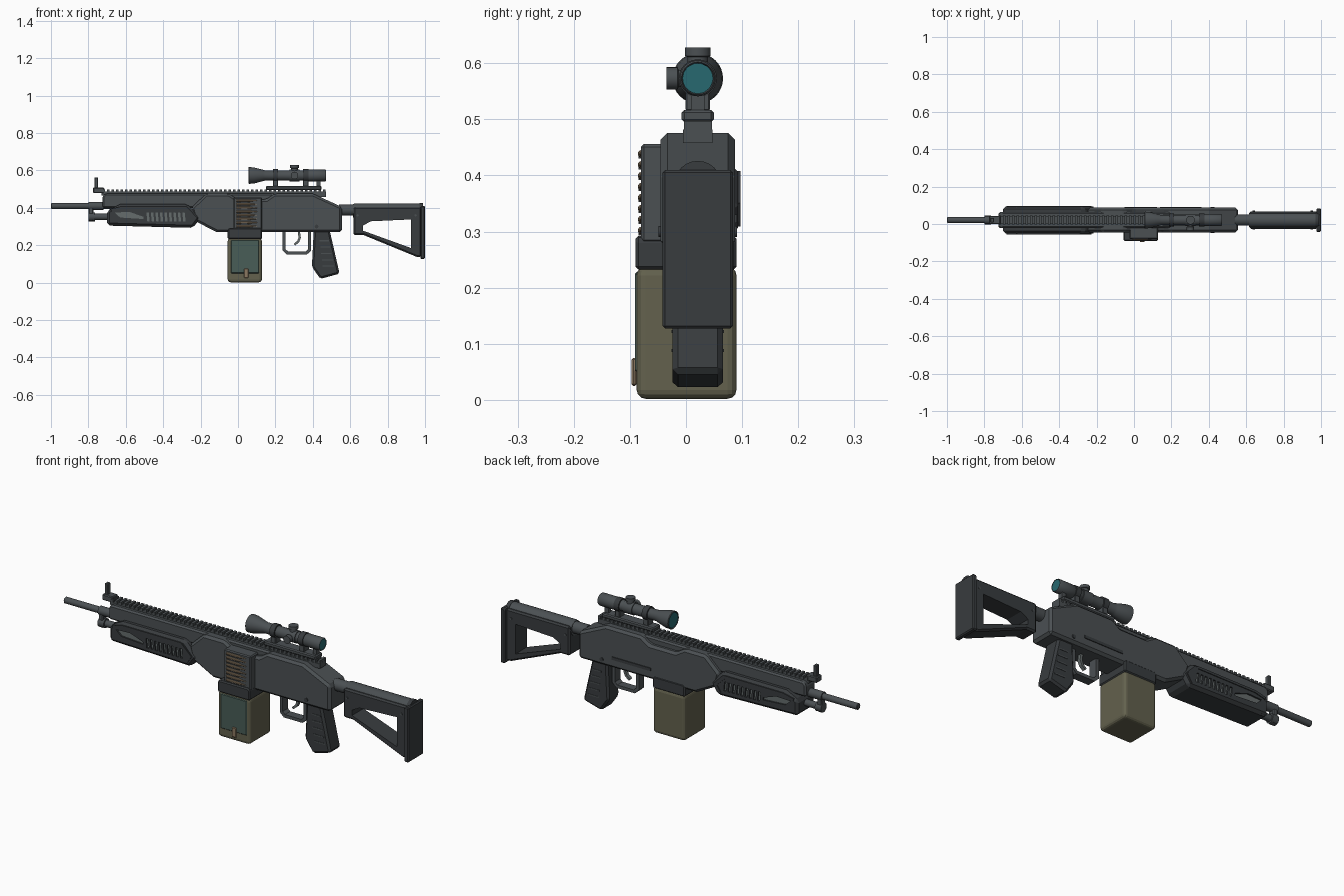
import bpy, bmesh, math
from mathutils import Vector, Matrix

CY = 0.021  # centre plane of the long parts


def mat(name, r, g, b):
    m = bpy.data.materials.new(name)
    m.diffuse_color = (r, g, b, 1)
    return m


METAL = mat("gunmetal", 0.070, 0.080, 0.086)
DARK = mat("dark_polymer", 0.040, 0.045, 0.049)
LIGHT = mat("light_metal", 0.13, 0.15, 0.15)
OLIVE = mat("olive", 0.125, 0.12, 0.075)
GREEN = mat("green_panel", 0.065, 0.11, 0.095)
TAN = mat("tan_brass", 0.26, 0.19, 0.12)
GLASS = mat("teal_glass", 0.02, 0.14, 0.16)


def finish(name, bm, m, bevel=0, seg=1, smooth=False):
    bmesh.ops.recalc_face_normals(bm, faces=bm.faces)
    me = bpy.data.meshes.new(name)
    bm.to_mesh(me)
    bm.free()
    ob = bpy.data.objects.new(name, me)
    bpy.context.collection.objects.link(ob)
    me.materials.append(m)
    if bevel:
        b = ob.modifiers.new("bevel", 'BEVEL')
        b.width, b.segments, b.limit_method = bevel, seg, 'ANGLE'
    if smooth:
        bpy.context.view_layer.objects.active = ob
        ob.select_set(True)
        bpy.ops.object.shade_smooth_by_angle(angle=math.radians(35))
        ob.select_set(False)
    return ob


def prism(name, pts, half, m=METAL, bevel=0, seg=1, cy=CY):
    """Side profile (x, z) extruded to +-half about y = cy."""
    bm = bmesh.new()
    f = bm.faces.new([bm.verts.new((x, cy - half, z)) for x, z in pts])
    r = bmesh.ops.extrude_face_region(bm, geom=[f])
    bmesh.ops.translate(bm, vec=(0, 2 * half, 0),
                        verts=[v for v in r['geom'] if isinstance(v, bmesh.types.BMVert)])
    return finish(name, bm, m, bevel, seg)


def box(name, x0, x1, y0, y1, z0, z1, m=METAL, bevel=0, seg=1):
    return prism(name, [(x0, z0), (x1, z0), (x1, z1), (x0, z1)], (y1 - y0) / 2, m, bevel, seg, (y0 + y1) / 2)


def lathe(name, prof, origin, axis='X', m=METAL, n=24):
    """Profile of (distance, radius) turned about an axis through origin."""
    bm = bmesh.new()
    rings = [[bm.verts.new((r * math.cos(2 * math.pi * i / n), r * math.sin(2 * math.pi * i / n), d))
              for i in range(n)] for d, r in prof]
    for a, b in zip(rings, rings[1:]):
        for i in range(n):
            bm.faces.new((a[i], a[(i + 1) % n], b[(i + 1) % n], b[i]))
    bm.faces.new(rings[0])
    bm.faces.new(rings[-1])
    rot = Vector((0, 0, 1)).rotation_difference(
        {'X': Vector((1, 0, 0)), 'Y': Vector((0, 1, 0)), 'Z': Vector((0, 0, 1))}[axis])
    bm.transform(Matrix.Translation(origin) @ rot.to_matrix().to_4x4())
    return finish(name, bm, m, smooth=True)


def cut(ob, pts_list, half=0.3):
    for pts in pts_list:
        c = prism(ob.name + "_cutter", pts, half, ob.data.materials[0])
        c.hide_render = True
        c.hide_set(True)
        b = ob.modifiers.new("cut", 'BOOLEAN')
        b.object, b.solver = c, 'EXACT'
        bpy.context.view_layer.objects.active = ob
        for md in list(ob.modifiers):
            bpy.ops.object.modifier_apply(modifier=md.name)
        bpy.data.objects.remove(c)


def strip(name, path, y0, y1, w, m=METAL):
    """Flat bar of thickness w following an open (x, z) path."""
    left, right = [], []
    P = [Vector(p) for p in path]
    for i, p in enumerate(P):
        a = (p - P[i - 1]).normalized() if i else (P[1] - p).normalized()
        b = (P[i + 1] - p).normalized() if i < len(P) - 1 else a
        t = (a + b).normalized()
        k = w / 2 / max(0.4, t.dot(a))
        left.append((p.x - t.y * k, p.y + t.x * k))
        right.append((p.x + t.y * k, p.y - t.x * k))
    return prism(name, left + right[::-1], (y1 - y0) / 2, m, cy=(y0 + y1) / 2)


# Receiver with a dip at the feed opening, and the narrow spine above it
prism("receiver", [(-0.25, 0.40), (-0.17, 0.476), (-0.05, 0.476), (0.0, 0.445), (0.15, 0.445), (0.195, 0.476),
                   (0.40, 0.476), (0.555, 0.405), (0.555, 0.27), (-0.115, 0.27), (-0.23, 0.33)], 0.066, METAL, 0.012)
prism("upper_guard", [(-0.725, 0.40), (0.2, 0.40), (0.2, 0.476), (-0.71, 0.476), (-0.725, 0.46)], 0.042, METAL, 0.008)
for s in (-1, 1):
    lathe("receiver_pin", [(-0.004, 0.010), (0.004, 0.010)], (0.42, CY + s * 0.066, 0.30), 'Y', DARK, 12)
box("bolt_cover", 0.14, 0.36, 0.086, 0.091, 0.315, 0.33, DARK)

# Top rail with teeth
box("rail_base", -0.73, 0.47, CY - 0.020, CY + 0.020, 0.465, 0.486)
N = 50
for i in range(N):
    x = -0.725 + i * 1.18 / (N - 1)
    box("rail_tooth", x, x + 0.014, CY - 0.025, CY + 0.025, 0.482, 0.497)
box("rail_riser", 0.18, 0.47, CY - 0.026, CY + 0.026, 0.458, 0.482)

# Handguard: light core showing through cuts in a dark shell
prism("handguard_core", [(-0.69, 0.31), (-0.69, 0.38), (-0.61, 0.41), (-0.28, 0.41), (-0.22, 0.35), (-0.24, 0.31)],
      0.064, LIGHT)
shell = prism("handguard_shell", [(-0.70, 0.305), (-0.70, 0.385), (-0.63, 0.42), (-0.27, 0.42), (-0.20, 0.348),
                                  (-0.24, 0.293)], 0.072, DARK, 0.014)
cut(shell, [[(-0.66, 0.375), (-0.58, 0.378), (-0.505, 0.352), (-0.505, 0.34), (-0.63, 0.348)]]
    + [[(x, 0.328), (x + 0.013, 0.328), (x + 0.008, 0.375), (x - 0.005, 0.375)]
       for x in [-0.485 + 0.024 * i for i in range(9)]])
for s in (-1, 1):  # raised ridge on each side
    strip("handguard_ridge", [(-0.68, 0.388), (-0.62, 0.402), (-0.29, 0.402), (-0.235, 0.35), (-0.26, 0.312)],
          CY + s * 0.073 - 0.003, CY + s * 0.073 + 0.003, 0.012, DARK)

# Barrel, gas tube and front sight
lathe("barrel", [(-1, 0.012), (-0.997, 0.016), (-0.6, 0.016)], (0, CY, 0.41))
lathe("gas_tube", [(-0.79, 0.017), (-0.65, 0.017)], (0, CY, 0.352))
box("gas_block", -0.80, -0.772, CY - 0.017, CY + 0.017, 0.33, 0.425, METAL, 0.005)
lathe("gas_collar", [(-0.80, 0.024), (-0.765, 0.024)], (0, CY, 0.352))
lathe("barrel_collar", [(-0.80, 0.022), (-0.72, 0.022)], (0, CY, 0.41))
box("sight_base", -0.775, -0.715, CY - 0.022, CY + 0.022, 0.478, 0.508, METAL, 0.004)
box("sight_post", -0.767, -0.749, CY - 0.012, CY + 0.012, 0.50, 0.563, METAL, 0.003)

# Ammunition box, collar and belt
box("ammo_box", -0.055, 0.128, -0.088, 0.09, 0.002, 0.238, OLIVE, 0.016, 3)
box("ammo_box_panel", -0.037, 0.112, -0.091, -0.08, 0.05, 0.228, GREEN, 0.003)
box("ammo_box_latch", 0.032, 0.056, -0.097, -0.088, 0.025, 0.075, TAN, 0.003)
prism("box_collar", [(-0.055, 0.232), (0.128, 0.232), (0.128, 0.285), (0.12, 0.293), (-0.047, 0.293), (-0.055, 0.285)],
      0.09, DARK, 0.008, 1, 0.0)
feed = box("feed_tray", -0.025, 0.128, -0.080, 0.0, 0.28, 0.456, METAL, 0.005)
for i in range(8):
    z = 0.302 + i * 0.0195
    lathe("cartridge", [(-0.008, 0.007), (0.062, 0.007), (0.075, 0.004), (0.102, 0.002)], (0, -0.079, z), 'X', TAN, 10)
    box("belt_link", 0.015, 0.05, -0.0845, -0.078, z - 0.008, z - 0.003, DARK)

# Trigger and guard
strip("trigger_guard", [(0.247, 0.275), (0.247, 0.175), (0.265, 0.158), (0.365, 0.158), (0.383, 0.175), (0.383, 0.275)],
      CY - 0.022, CY + 0.022, 0.016)
strip("trigger", [(0.325, 0.275), (0.33, 0.24), (0.322, 0.22), (0.302, 0.203)], CY - 0.009, CY + 0.009, 0.012, LIGHT)

# Pistol grip with side grooves
prism("grip", [(0.405, 0.28), (0.49, 0.28), (0.543, 0.048), (0.44, 0.02), (0.395, 0.085)], 0.045, DARK, 0.010)
for s in (-1, 1):
    for i in range(5):
        z, x = 0.085 + i * 0.034, 0.452 - i * 0.004
        y = CY + s * 0.045
        box("grip_groove", x, x + 0.062 - i * 0.003, y - 0.002, y + 0.002, z, z + 0.006, METAL)

# Stock: tube, open frame and butt plate
lathe("buffer_tube", [(0.54, 0.030), (0.98, 0.030)], (0, CY, 0.388))
lathe("stock_tube", [(0.615, 0.036), (0.625, 0.040), (0.98, 0.040)], (0, CY, 0.384))
stock = prism("stock_frame", [(0.617, 0.405), (0.98, 0.405), (0.98, 0.138), (0.955, 0.138), (0.67, 0.255),
                              (0.617, 0.255)], 0.047, DARK, 0.008)
cut(stock, [[(0.668, 0.278), (0.668, 0.305), (0.71, 0.328), (0.925, 0.338), (0.925, 0.185)]])
for s in (-1, 1):  # thin slit pins on the stock
    for x in (0.64, 0.95):
        lathe("stock_pin", [(-0.003, 0.006), (0.003, 0.006)], (x, CY + s * 0.047, 0.36), 'Y', METAL, 10)
prism("butt_plate", [(0.975, 0.40), (0.978, 0.41), (1.0, 0.41), (1.0, 0.127), (0.975, 0.127)], 0.063, DARK, 0.005)
lathe("butt_cap", [(0.97, 0.042), (0.99, 0.042)], (0, CY, 0.384), 'X', DARK)

# Scope with mounts, rings, knobs and lenses
ZS = 0.573
lathe("scope_tube", [(0.065, 0.037), (0.055, 0.041), (0.058, 0.045), (0.085, 0.043), (0.135, 0.030), (0.145, 0.027),
                     (0.37, 0.027), (0.38, 0.032), (0.465, 0.032), (0.47, 0.029), (0.465, 0.027)], (0, CY, ZS), 'X', METAL, 32)
lathe("front_lens", [(0.058, 0.038), (0.068, 0.038)], (0, CY, ZS), 'X', GLASS, 32)
lathe("rear_lens", [(0.455, 0.027), (0.468, 0.027)], (0, CY, ZS), 'X', GLASS, 32)
for x in (0.187, 0.348):
    lathe("scope_ring", [(x, 0.034), (x + 0.028, 0.034)], (0, CY, ZS), 'X', DARK, 24)
    box("scope_mount", x, x + 0.028, CY - 0.022, CY + 0.022, 0.515, 0.56, METAL, 0.003)
box("rear_mount", 0.42, 0.442, CY - 0.012, CY + 0.012, 0.515, 0.555)
box("scope_base", 0.15, 0.447, CY - 0.029, CY + 0.029, 0.495, 0.517, METAL, 0.005)
lathe("top_knob", [(0, 0.018), (0.038, 0.018), (0.040, 0.023), (0.055, 0.023)], (0.302, CY, ZS), 'Z')
lathe("side_knob", [(-0.056, 0.020), (-0.036, 0.020), (-0.034, 0.015), (0, 0.015)], (0.302, CY, ZS), 'Y')
lathe("turret_hub", [(0.275, 0.031), (0.329, 0.031)], (0, CY, ZS))
